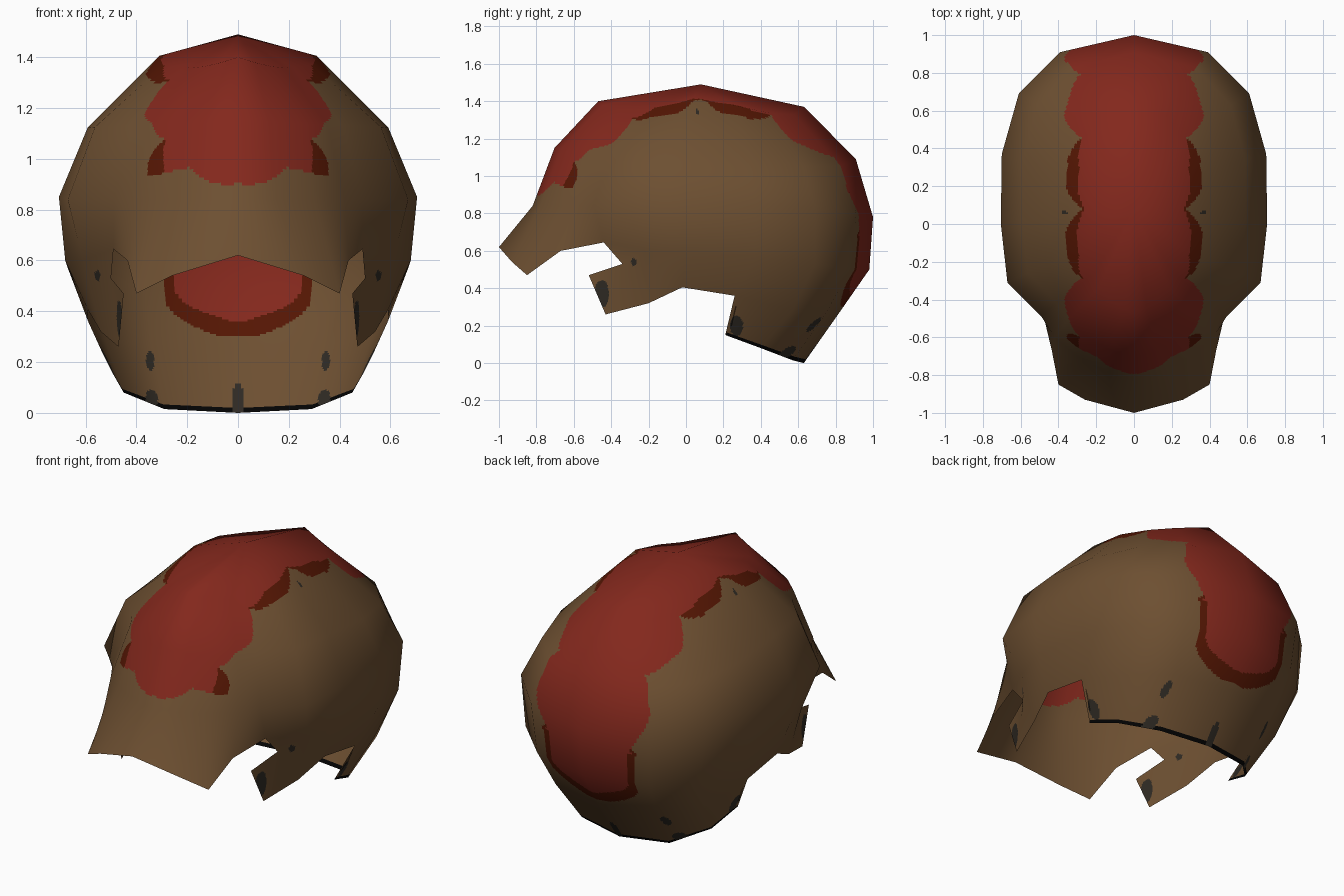
import bpy, math
from mathutils import Vector

if "Cube" in bpy.data.objects:
    bpy.data.objects.remove(bpy.data.objects["Cube"])

STEPS = 28   # fine cells per coarse panel, so the painted crest gets a clean edge

# Half rings of the shell, running from back centre round the right side to the front centre
widest = [(0, 1, .78), (.39, .91, .80), (.61, .69, .83), (.70, .37, .85), (.705, 0, .85),
          (.67, -.31, .84), (.49, -.49, .84), (.42, -.60, .84), (.30, -.70, .84),
          (.15, -.78, .84), (0, -.82, .84)]
lower = [(0, .98, .50), (.37, .88, .50), (.58, .69, .53), (.67, .37, .57), (.68, 0, .60),
         (.61, -.22, .60), (.49, -.44, .645), (.435, -.67, .60), (.40, -.85, .47),
         (.26, -.93, .54), (0, -1, .62)]
skirt = [(0, .82, .27), (.34, .75, .27), (.52, .57, .28), (.59, .26, .36),
         (.59, -.02, .405), (.54, -.20, .32)]
neck = [(0, .63, 0), (.29, .57, .015), (.45, .40, .08), (.49, .21, .15)]
notch, cheek_tip, cheek_low, neck_side = (.50, -.34, .53), (.45, -.52, .47), (.47, -.43, .26), (.54, .275, .25)
crown = (0, .08, 1.49)


def shrink(sx, sy_back, sy_front, height, drop_back, drop_front):
    """Dome ring: the widest ring scaled towards the crown, with lowered diagonals."""
    ring = []
    for x, y, z in widest:
        d = y - .08
        ny = .08 + d * (sy_back if d > 0 else sy_front)
        drop = (drop_back if d > 0 else drop_front) * (x / .705) * abs(d) / .91
        ring.append((x * sx, ny, height(ny) - drop))
    return ring


dome_top = shrink(.44, .60, .61, lambda y: 1.415 - (.045 if y > .08 else .015) * ((y - .08) / .55) ** 2, .10, .11)
dome_mid = shrink(.84, .90, .87, lambda y: 1.124 - .037 * y, .08, .02)
rings = [[crown] * 11, dome_top, dome_mid, widest, lower, skirt, neck]

# Coarse panels: (top a, top b, bottom b, bottom a, is neck rim)
panels = []
for row, (up, down) in enumerate(zip(rings, rings[1:])):
    for k in range(len(down) - 1):
        panels.append((up[k], up[k + 1], down[k + 1], down[k], row == 5))
panels += [(lower[5], lower[6], notch, notch, False),            # temple
           (lower[5], notch, cheek_low, skirt[5], False),        # cheek guard
           (notch, cheek_tip, cheek_low, cheek_low, False),
           (skirt[3], neck_side, neck[3], neck[3], False)]       # neck corner


def flip(p):
    return (-p[0], p[1], p[2])


panels += [(flip(b), flip(a), flip(d), flip(c), rim) for a, b, c, d, rim in panels]


def key(p):
    return tuple(round(c, 4) + 0.0 for c in p)


# Smooth normals of the coarse shell
normals = {}
for a, b, c, d, rim in panels:
    n = (Vector(c) - Vector(a)).cross(Vector(d) - Vector(b))
    for p in {key(q) for q in (a, b, c, d)}:
        normals[p] = normals.get(p, Vector()) + n
for n in normals.values():
    n.normalize()

# Materials
BROWN, RED, DARK_RED, BLACK, GREY = range(5)
colours = [("leather brown", (.153, .079, .031)), ("crest red", (.228, .021, .012)),
           ("crest edge dark red", (.090, .008, .001)), ("rim black", (.001, .001, .001)),
           ("worn grey", (.028, .023, .017))]
mesh = bpy.data.meshes.new("helmet_shell")
for name, rgb in colours:
    m = bpy.data.materials.new(name)
    m.diffuse_color = (*rgb, 1)
    m.use_nodes = True
    m.node_tree.nodes["Principled BSDF"].inputs["Base Color"].default_value = m.diffuse_color
    mesh.materials.append(m)

# Worn marks: centre and radii
marks = [((0, .67, .05), (.025, .2, .07)), ((.465, -.45, .37), (.04, .04, .075)),
         ((.51, .27, .20), (.06, .035, .06)), ((.34, .53, .05), (.025, .2, .045)),
         ((.345, .67, .21), (.016, .08, .045)), ((.56, -.28, .54), (.04, .016, .02)),
         ((.38, .06, 1.36), (.03, .012, .03))]


def near(p, centre, size):
    return sum(((p[i] - centre[i]) / size[i]) ** 2 for i in range(3)) < 1


def paint(p, rim, v):
    """Colour rule: worn marks, neck rim, then the scalloped crest stripe."""
    x, y, z = abs(p.x), p.y, p.z
    if any(near((x, y, z), c, s) for c, s in marks):
        return GREY
    if rim and v > .925:
        return BLACK
    t = math.degrees(math.atan2(z - .6, y - .08))   # angle along the crest, back to front
    if t < -90:
        t += 360
    if z < .30:
        return BROWN
    if t < 5:                                       # rounded rear end
        outer = .295 * (1 - (max(0, -t - 3) / 20) ** 4)
        inner = .255 * (1 - (max(0, -t - 2) / 15) ** 4)
    else:
        lobe = math.floor((t - 90) / 27.5)
        bulge = abs(math.sin(math.pi * (t - 90) / 27.5)) ** .6
        ripple = .006 * math.sin(t * .4)
        if lobe >= 2:                               # small front lobe
            bulge = abs(math.sin(math.pi * (t - 145) / 15)) ** .5
        outer = .27 + .092 * bulge + ripple
        inner = outer if lobe in (1, -2, -3) else .268 + .03 * bulge + ripple
    front = 161 - 6 * min(1, x / .19) ** 3 - 30 * max(0, x - .32)
    if t > front or x > outer:
        return BROWN
    return RED if x < inner else DARK_RED


# Fine shell: every panel is split evenly, normals follow the coarse shell
verts, vert_normals, index, faces, mats = [], [], {}, [], []


def blend(q, u, v):
    return q[0] * (1 - u) * (1 - v) + q[1] * u * (1 - v) + q[2] * u * v + q[3] * (1 - u) * v


for *corners, rim in panels:
    pos = [Vector(c) for c in corners]
    nor = [normals[key(c)] for c in corners]
    grid = {}
    for i in range(STEPS + 1):
        for j in range(STEPS + 1):
            u, v = i / STEPS, j / STEPS
            p = blend(pos, u, v)
            k = key(p)
            if k not in index:
                index[k] = len(verts)
                verts.append(p)
                vert_normals.append(blend(nor, u, v).normalized())
            grid[i, j] = index[k]
    for i in range(STEPS):
        for j in range(STEPS):
            loop = [grid[i, j], grid[i + 1, j], grid[i + 1, j + 1], grid[i, j + 1]]
            loop = list(dict.fromkeys(loop))
            if len(loop) > 2:
                faces.append(loop)
                centre = blend(pos, (i + .5) / STEPS, (j + .5) / STEPS)
                mats.append(paint(centre, rim, (j + .5) / STEPS))

mesh.from_pydata(verts, [], faces)
for poly, m in zip(mesh.polygons, mats):
    poly.material_index = m
    poly.use_smooth = True
mesh.normals_split_custom_set_from_vertices(vert_normals)
shell = bpy.data.objects.new("helmet_shell", mesh)
bpy.context.collection.objects.link(shell)
